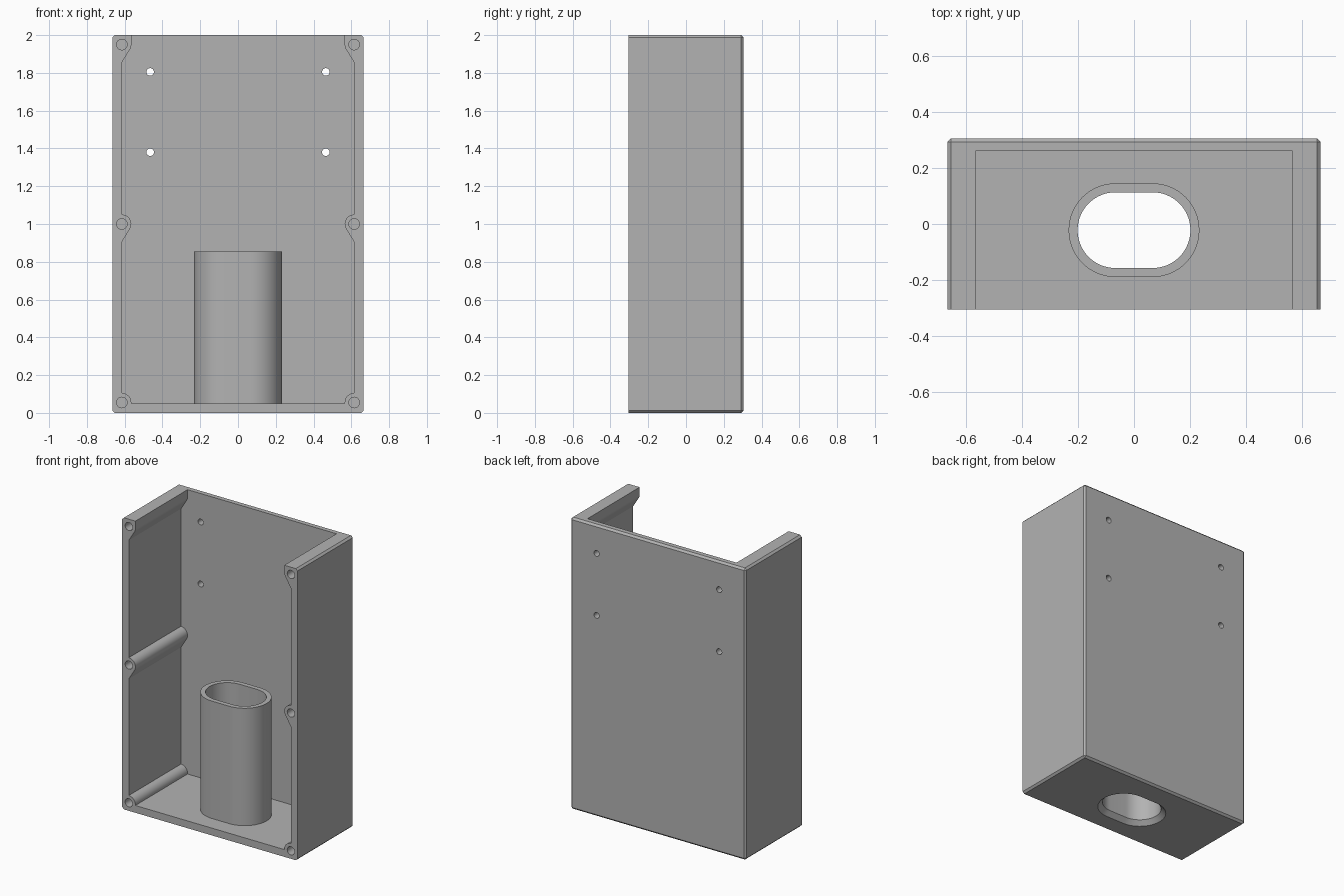
import bpy, bmesh, math
from mathutils import Vector

if "Cube" in bpy.data.objects:
    bpy.data.objects.remove(bpy.data.objects["Cube"])

W, D, H = 0.665, 0.305, 2.0      # half width, half depth, height
WALL, BACK = 0.05, 0.26          # wall thickness, inner face of the back
IN = W - WALL                    # inner face of the side walls
R = 0.05                         # screw boss radius

grey = bpy.data.materials.new("plain grey")
grey.use_nodes = True
grey.diffuse_color = (0.45, 0.45, 0.45, 1)
grey.node_tree.nodes["Principled BSDF"].inputs["Base Color"].default_value = grey.diffuse_color


def finish(name, bm):
    bmesh.ops.recalc_face_normals(bm, faces=bm.faces)
    mesh = bpy.data.meshes.new(name)
    bm.to_mesh(mesh)
    bm.free()
    mesh.materials.append(grey)
    obj = bpy.data.objects.new(name, mesh)
    bpy.context.collection.objects.link(obj)
    return obj


def loft(name, rings):
    """Closed solid through matching rings of points."""
    bm = bmesh.new()
    loops = [[bm.verts.new(p) for p in ring] for ring in rings]
    n = len(loops[0])
    for a, b in zip(loops, loops[1:]):
        for i in range(n):
            j = (i + 1) % n
            bm.faces.new((a[i], a[j], b[j], b[i]))
    bm.faces.new(loops[0])
    bm.faces.new(loops[-1])
    return finish(name, bm)


def along_y(name, outline, y0, y1):
    return loft(name, [[(x, y, z) for x, z in outline] for y in (y0, y1)])


def arc(cx, cz, r, start, end, steps=14):
    angles = [math.radians(start + (end - start) * i / steps) for i in range(steps + 1)]
    return [(cx + r * math.cos(a), cz + r * math.sin(a)) for a in angles]


def pin(x, z, r, y0, y1):
    return along_y("pin_cutter", arc(x, z, r, 0, 360, 32)[:-1], y0, y1)


def oval(r, z):
    half, cy = 0.066, -0.022
    pts = arc(half, cy, r, -90, 90, 32) + arc(-half, cy, r, 90, 270, 32)
    return [(x, y, z) for x, y in pts]


def combine(target, other, operation):
    mod = target.modifiers.new("cut", 'BOOLEAN')
    mod.operation, mod.object, mod.solver = operation, other, 'EXACT'
    bpy.context.view_layer.objects.active = target
    bpy.ops.object.modifier_apply(modifier=mod.name)
    bpy.data.objects.remove(other)


# Outer block, chamfered everywhere but around the open front
bm = bmesh.new()
bmesh.ops.create_cube(bm, size=1)
for v in bm.verts:
    v.co = Vector((v.co.x * 2 * W, v.co.y * 2 * D, (v.co.z + 0.5) * H))
edges = [e for e in bm.edges if max(v.co.y for v in e.verts) > 0]
bmesh.ops.bevel(bm, geom=edges, offset=0.013, segments=1, affect='EDGES')
case = finish("enclosure_case", bm)

# Cavity outline going up the left wall, leaving screw bosses with sloped undersides
low, mid, top = 0.055, 1.0, 1.95
tangent = 270 - math.degrees(math.acos(R / 0.095))
side = [(IN - R, WALL)]
side += arc(IN, low, R, 180, 90)
for z in (mid, top):
    side.append((IN, z - 0.095))
    side += arc(IN, z, R, tangent, 180 if z == top else 90)
side.append((IN - R, H + 0.1))
outline = side + [(-x, z) for x, z in reversed(side)]
combine(case, along_y("cavity_cutter", outline, -D - 0.1, BACK), 'DIFFERENCE')

# Oval cable sleeve with a chamfered mouth underneath
combine(case, loft("sleeve", [oval(0.167, 0.02), oval(0.167, 0.855)]), 'UNION')
bore = loft("bore_cutter", [oval(0.175, -0.01), oval(0.135, 0.03), oval(0.135, 1.0)])
combine(case, bore, 'DIFFERENCE')

# Screw holes in the bosses and mounting holes through the back
for s in (-1, 1):
    for z in (low, mid, top):
        combine(case, pin(s * IN, z, 0.028, -D - 0.05, 0.1), 'DIFFERENCE')
    for z in (1.38, 1.805):
        combine(case, pin(s * 0.465, z, 0.02, 0.2, D + 0.05), 'DIFFERENCE')

# Smooth the curves and keep the edges crisp
bpy.ops.object.select_all(action='DESELECT')
case.select_set(True)
bpy.context.view_layer.objects.active = case
bpy.ops.object.shade_smooth_by_angle(angle=math.radians(25))
